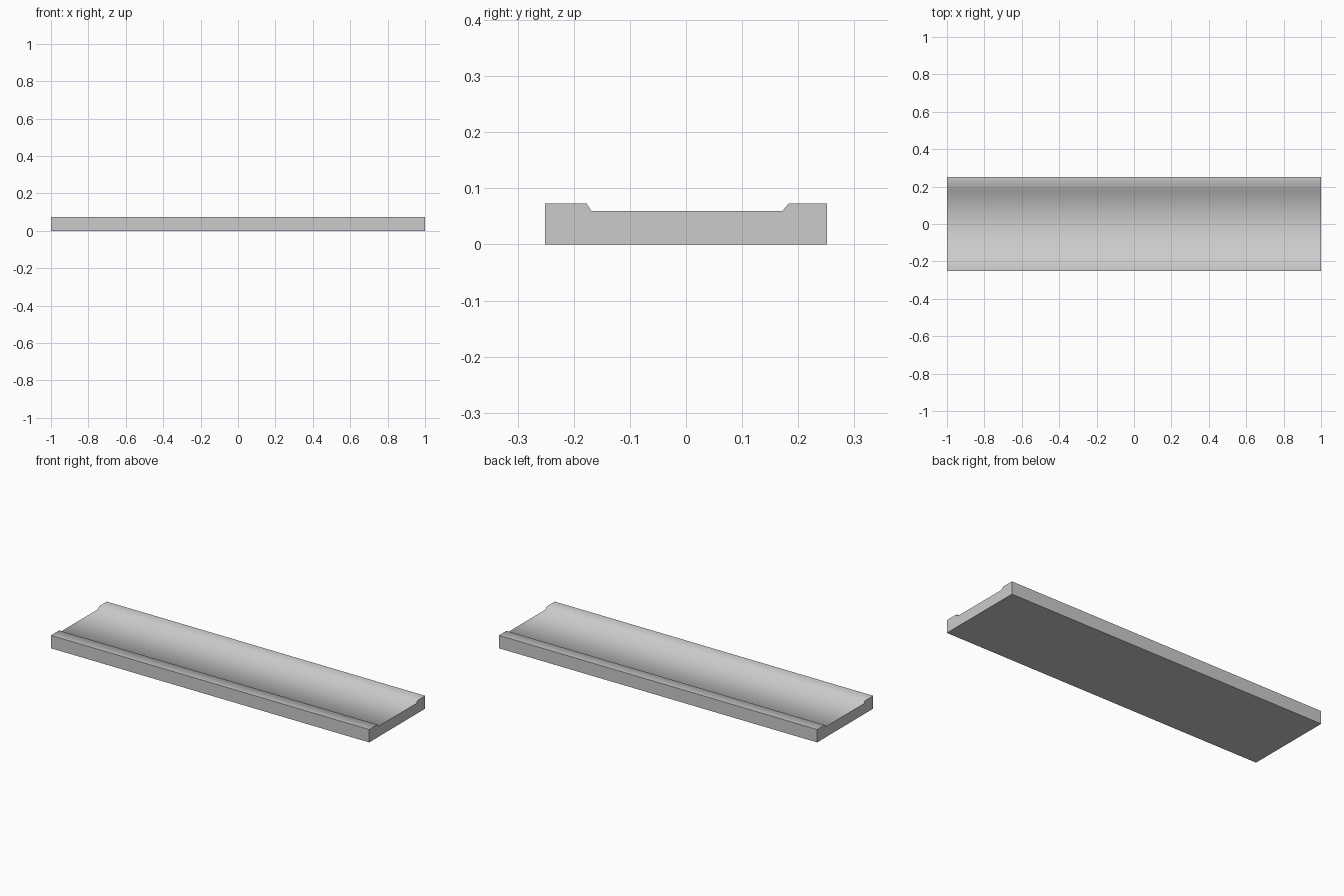
import bpy, bmesh, math

if "Cube" in bpy.data.objects:
    bpy.data.objects.remove(bpy.data.objects["Cube"])

# Cross-section of the channelled plank as (y, z)
PROFILE = [(-0.251, 0), (0.251, 0), (0.251, 0.073), (0.183, 0.073),
           (0.172, 0.06), (-0.169, 0.06), (-0.177, 0.073), (-0.251, 0.073)]

# Extrude the section along x
bm = bmesh.new()
end = bm.faces.new([bm.verts.new((-1, y, z)) for y, z in PROFILE])
ext = bmesh.ops.extrude_face_region(bm, geom=[end], use_keep_orig=True)
verts = [g for g in ext["geom"] if isinstance(g, bmesh.types.BMVert)]
bmesh.ops.translate(bm, verts=verts, vec=(2, 0, 0))
bmesh.ops.recalc_face_normals(bm, faces=bm.faces)

mesh = bpy.data.meshes.new("channelled_plank")
bm.to_mesh(mesh)
bm.free()
plank = bpy.data.objects.new("channelled_plank", mesh)
bpy.context.collection.objects.link(plank)

# Soft shading across the shallow bevels, crisp outer edges
bpy.context.view_layer.objects.active = plank
plank.select_set(True)
bpy.ops.object.shade_smooth_by_angle(angle=math.radians(60))
